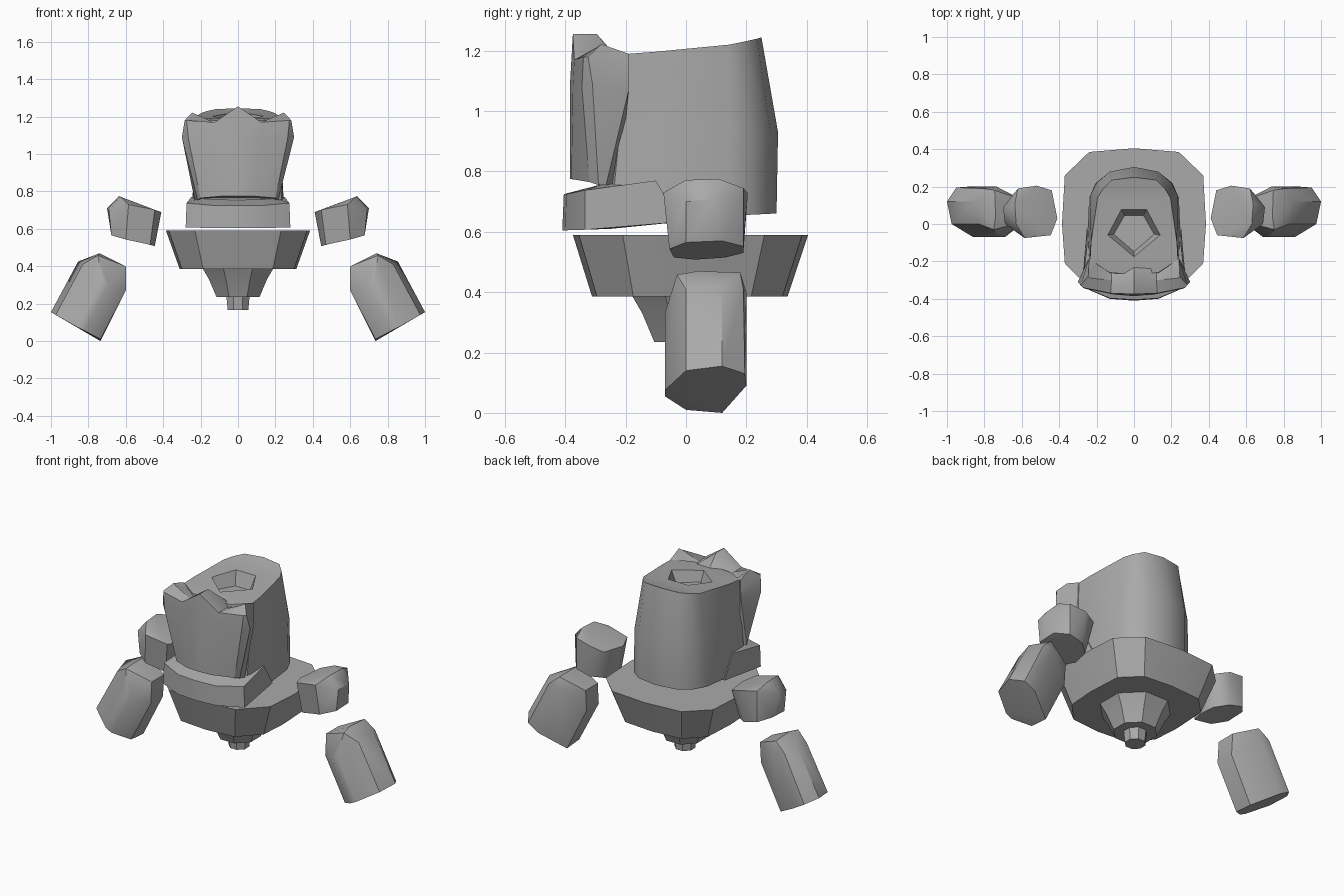
import bpy, bmesh, math

if "Cube" in bpy.data.objects:
    bpy.data.objects.remove(bpy.data.objects["Cube"])

grey = bpy.data.materials.new("plain grey")
grey.diffuse_color = (0.4, 0.4, 0.4, 1)
grey.use_nodes = True
grey.node_tree.nodes["Principled BSDF"].inputs["Base Color"].default_value = grey.diffuse_color


def finish(name, bm, angle=35):
    bmesh.ops.recalc_face_normals(bm, faces=bm.faces[:])
    me = bpy.data.meshes.new(name)
    bm.to_mesh(me)
    bm.free()
    me.materials.append(grey)
    ob = bpy.data.objects.new(name, me)
    bpy.context.collection.objects.link(ob)
    bpy.ops.object.select_all(action='DESELECT')
    ob.select_set(True)
    bpy.context.view_layer.objects.active = ob
    bpy.ops.object.shade_smooth_by_angle(angle=math.radians(angle))
    return ob


def hull(name, pts, angle=35):
    """Convex solid around a few points."""
    bm = bmesh.new()
    vs = [bm.verts.new(p) for p in pts]
    res = bmesh.ops.convex_hull(bm, input=vs)
    junk = {v for v in res["geom_interior"] if isinstance(v, bmesh.types.BMVert)}
    bmesh.ops.delete(bm, geom=list(junk), context='VERTS')
    bmesh.ops.dissolve_limit(bm, angle_limit=math.radians(3),
                             verts=bm.verts[:], edges=bm.edges[:])
    return finish(name, bm, angle)


def mirrored(pts):
    return pts + [(-p[0], *p[1:]) for p in pts if p[0] > 0]


def band(name, cols, angle=35):
    """Closed section swept from the middle column out to both sides."""
    bm = bmesh.new()
    full = [[(-x, y, z) for x, y, z in c] for c in cols[:0:-1]] + cols
    rows = [[bm.verts.new(p) for p in c] for c in full]
    n = len(cols[0])
    for a, b in zip(rows, rows[1:]):
        for i in range(n):
            j = (i + 1) % n
            bm.faces.new((a[i], a[j], b[j], b[i]))
    bm.faces.new(rows[0])
    bm.faces.new(rows[-1])
    return finish(name, bm, angle)


# hip disc
rim = [(0, .405), (.24, .385), (.37, .26), (.385, 0), (.37, -.21), (.23, -.355), (0, -.375)]
hull("hip_disc", mirrored([(x, y, .59) for x, y in rim]
     + [(x * .81, y * .83, .385) for x, y in rim]))

# pelvis cone in two tapers, with a stub below
def octagon(r, z, cy):
    return [(r * math.cos(a) / math.cos(math.pi / 8), cy + r * math.sin(a) / math.cos(math.pi / 8), z)
            for a in [math.pi / 8 + k * math.pi / 4 for k in range(8)]]

bm = bmesh.new()
rings = [[bm.verts.new(p) for p in octagon(r, z, .01)]
         for r, z in ((.19, .39), (.155, .33), (.115, .235))]
for a, b in zip(rings, rings[1:]):
    for i in range(8):
        bm.faces.new((a[i], a[i - 1], b[i - 1], b[i]))
bm.faces.new(rings[0])
bm.faces.new(rings[-1])
finish("pelvis", bm)
hull("pelvis_stub", octagon(.062, .24, .01) + octagon(.055, .165, .01))

# torso: half sections from back to front, mirrored
low = [(0, .3, .66), (.13, .28, .66), (.205, .22, .657), (.24, .14, .652),
       (.25, -.1, .635), (.23, -.25, .625), (.13, -.28, .62), (0, -.29, .62)]
mid = [(0, .305, .93), (.13, .28, .93), (.2, .22, .93), (.235, .15, .93),
       (.235, -.1, .93), (.23, -.22, .93), (.13, -.28, .93), (0, -.29, .93)]
top = [(0, .25, 1.245), (.12, .235, 1.24), (.165, .19, 1.23), (.195, .14, 1.22),
       (.23, -.1, 1.197), (.235, -.19, 1.19), (.13, -.26, 1.18), (0, -.27, 1.18)]
bm = bmesh.new()
loops = []
for half in (low, mid, top):
    right = [bm.verts.new(p) for p in half]
    left = [right[0]] + [bm.verts.new((-x, y, z)) for x, y, z in half[1:-1]] + [right[-1]]
    loops.append((right, left))
for (r0, l0), (r1, l1) in zip(loops, loops[1:]):
    for a, b in ((r0, r1), (l0, l1)):
        for i in range(7):
            bm.faces.new((a[i], a[i + 1], b[i + 1], b[i]))
for r, l in (loops[0], loops[-1]):
    for i in range(7):
        bm.faces.new(list(dict.fromkeys((r[i], r[i + 1], l[i + 1], l[i]))))
torso = finish("torso", bm)

# five-sided pit in the top of the torso
pit = [(0, -.19), (.15, -.06), (.07, .08)]
cutter = hull("pit_cutter", mirrored([(x * 1.05, -.04 + (y + .04) * 1.05, 1.24) for x, y in pit]
              + [(x * .72, -.04 + (y + .04) * .72, 1.13) for x, y in pit]))
cut = torso.modifiers.new("pit", 'BOOLEAN')
cut.object = cutter
cut.operation = 'DIFFERENCE'
bpy.context.view_layer.objects.active = torso
bpy.ops.object.modifier_apply(modifier="pit")
bpy.data.objects.remove(cutter)

# front shield with a central peak and raised corners
band("front_shield", [
    [(0, -.385, .775), (0, -.385, 1.08), (0, -.375, 1.255), (0, -.295, 1.255), (0, -.22, 1.17), (0, -.24, .76)],
    [(.085, -.38, .775), (.115, -.375, 1.08), (.125, -.37, 1.17), (.12, -.3, 1.165), (.12, -.22, 1.16), (.1, -.24, .76)],
    [(.2, -.32, .765), (.265, -.345, 1.08), (.275, -.34, 1.18), (.23, -.29, 1.215), (.19, -.21, 1.17), (.18, -.24, .76)],
    [(.215, -.29, .755), (.3, -.31, 1.09), (.285, -.325, 1.18), (.245, -.28, 1.222), (.2, -.2, 1.18), (.19, -.23, .76)],
    [(.232, -.265, .755), (.245, -.19, 1.07), (.243, -.19, 1.13), (.24, -.19, 1.19), (.21, -.19, 1.185), (.2, -.22, .76)],
], 30)

# collar wrapping the front of the torso
band("collar", [
    [(0, -.41, .605), (0, -.405, .725), (0, -.27, .76), (0, -.27, .61)],
    [(.13, -.4, .605), (.13, -.397, .725), (.13, -.27, .76), (.13, -.27, .61)],
    [(.28, -.335, .607), (.275, -.335, .738), (.21, -.26, .762), (.19, -.25, .61)],
    [(.252, -.02, .633), (.25, -.1, .77), (.2, -.1, .77), (.2, -.02, .633)],
], 30)

# shoulder pods and forearms on both sides
pod = [(.41, .03, .69), (.44, .18, .7), (.52, .205, .728), (.62, .19, .745), (.7, .09, .71),
       (.69, 0, .7), (.585, -.075, .73), (.445, -.06, .702), (.637, .11, .775), (.63, 0, .772),
       (.445, .03, .508), (.46, .13, .515), (.53, .19, .53), (.62, .19, .552),
       (.677, .12, .57), (.677, 0, .565), (.6, -.055, .543), (.47, -.04, .515)]
forearm = [(.735, 0, .01), (.82, -.07, .055), (.86, -.07, .075), (.975, 0, .14), (1, .12, .155),
           (.95, .195, .13), (.88, .2, .09), (.735, .12, .008),
           (.83, 0, .41), (.855, .12, .425), (.81, .19, .41), (.69, -.07, .3), (.725, -.07, .33),
           (.735, .2, .4), (.75, -.03, .458), (.74, .04, .47), (.745, .18, .465),
           (.6, 0, .27), (.6, .12, .27), (.6, .01, .4), (.6, .13, .4)]
for side, s in (("right", 1), ("left", -1)):
    for part, pts in (("shoulder_pod", pod), ("forearm", forearm)):
        hull(f"{side}_{part}", [(s * x, y, z - (.008 if z < .009 else 0)) for x, y, z in pts], 40)
